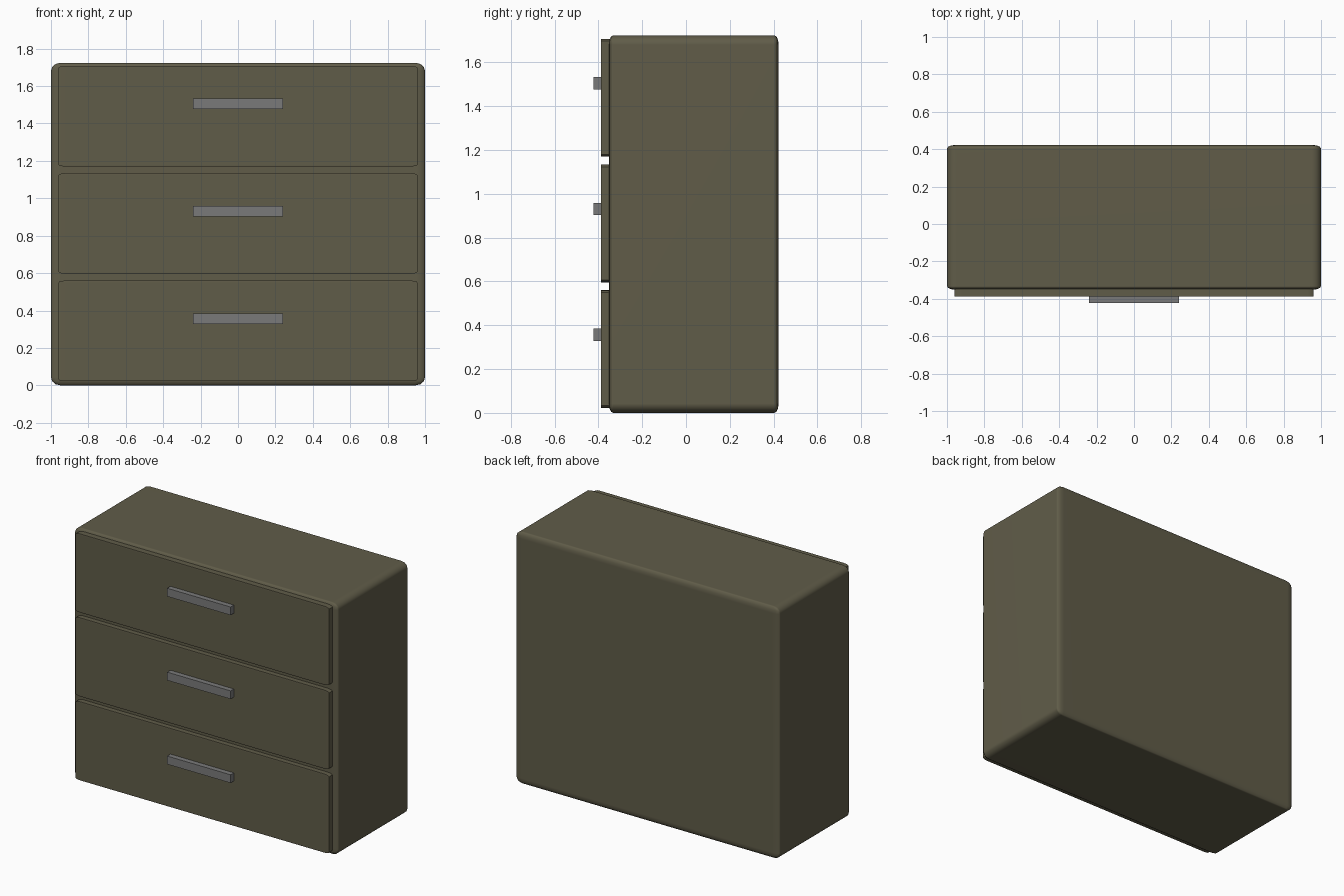
import bpy
import bmesh
import math
from mathutils import Vector

cube = bpy.data.objects.get("Cube")
if cube:
    bpy.data.objects.remove(cube, do_unlink=True)


def make_material(name, colour):
    mat = bpy.data.materials.new(name)
    mat.use_nodes = True
    mat.diffuse_color = (*colour, 1)
    mat.node_tree.nodes["Principled BSDF"].inputs["Base Color"].default_value = (*colour, 1)
    return mat


olive = make_material("olive brown", (0.118, 0.108, 0.066))
grey = make_material("handle grey", (0.195, 0.195, 0.195))


def box(name, low, high, mat, bevel=0.0):
    """Box between two corners; its bevel is proportional to each side."""
    low, high = Vector(low), Vector(high)
    bm = bmesh.new()
    bmesh.ops.create_cube(bm, size=1)
    if bevel:
        bmesh.ops.bevel(bm, geom=bm.edges[:], offset=bevel, segments=3,
                        profile=0.5, affect='EDGES')
    bmesh.ops.scale(bm, vec=high - low, verts=bm.verts)
    bmesh.ops.recalc_face_normals(bm, faces=bm.faces)
    mesh = bpy.data.meshes.new(name)
    bm.to_mesh(mesh)
    bm.free()
    mesh.materials.append(mat)
    obj = bpy.data.objects.new(name, mesh)
    obj.location = (low + high) / 2
    bpy.context.collection.objects.link(obj)
    if bevel:
        bpy.ops.object.select_all(action='DESELECT')
        obj.select_set(True)
        bpy.context.view_layer.objects.active = obj
        bpy.ops.object.shade_smooth_by_angle(angle=math.radians(40))
        # Keep the broad faces flat and the rounded edges soft
        normals = obj.modifiers.new("Flat faces", 'WEIGHTED_NORMAL')
        normals.keep_sharp = True
    return obj


# Cabinet
box("cabinet", (-1, -0.352, 0), (1, 0.423, 1.724), olive, 0.025)

# Three drawers, each with a bar handle
for i, level in enumerate(("bottom", "middle", "top")):
    z = 0.022 + i * 0.574
    box(level + "_drawer", (-0.96, -0.388, z), (0.96, -0.34, z + 0.538), olive, 0.02)
    box(level + "_handle", (-0.24, -0.423, z + 0.307), (0.24, -0.38, z + 0.363), grey)
